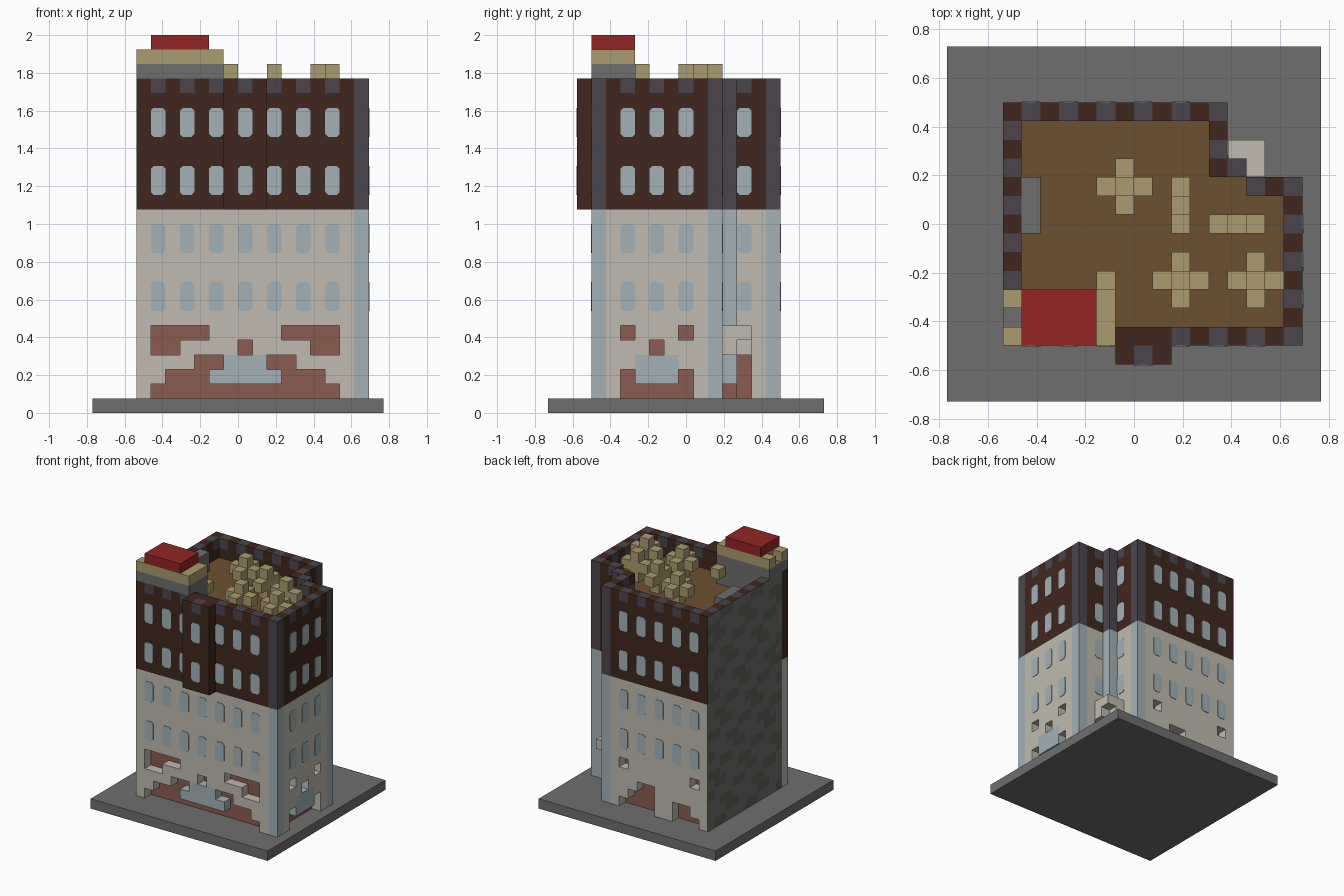
import bpy
import bmesh
from mathutils import Vector

if "Cube" in bpy.data.objects:
    bpy.data.objects.remove(bpy.data.objects["Cube"])

U = 1 / 13  # one building block
ORIGIN = Vector((-10 * U, -9.5 * U, 0))

# ---- colours
COLOURS = {
    "stone_grey": (110, 110, 110), "moss_green": (92, 100, 86),
    "cream_wall": (190, 186, 174), "dark_brown": (66, 44, 35),
    "slate": (76, 71, 77), "pale_blue": (162, 176, 181),
    "brick_red": (138, 91, 81), "roof_brown": (107, 82, 52),
    "khaki": (169, 155, 111), "bright_red": (146, 41, 42),
}
NAMES = list(COLOURS)
MATS = []
for name, rgb in COLOURS.items():
    col = tuple((c / 255) ** 2.2 for c in rgb) + (1,)
    m = bpy.data.materials.new(name)
    m.use_nodes = True
    m.diffuse_color = col
    bsdf = m.node_tree.nodes["Principled BSDF"]
    bsdf.inputs["Base Color"].default_value = col
    bsdf.inputs["Roughness"].default_value = 0.9
    MATS.append(m)

cells = {}  # block position -> (part, colour)


def fill(part, colour, xs, ys, zs):
    for i in xs:
        for j in ys:
            for k in zs:
                cells[i, j, k] = (part, colour)


def carve(xs, ys, zs):
    for i in xs:
        for j in ys:
            for k in zs:
                cells.pop((i, j, k), None)


def span(a, b):
    return range(a, b + 1)


def inside(i, j):
    if (i, j) == (15, 12):
        return True
    return 3 <= i <= 18 and 3 <= j <= 15 and not (i >= 15 and j >= 12)


def on_edge(i, j):
    return not all(inside(i + a, j + b) for a, b in ((1, 0), (-1, 0), (0, 1), (0, -1)))


# ---- ground slab
fill("ground_slab", "stone_grey", span(0, 19), span(0, 18), [0])

# ---- main tower: lower storeys, upper storeys, parapet and roof floor
PILLARS = {(18, 3), (18, 11), (14, 15), (15, 12)}
for i in span(3, 18):
    for j in span(3, 15):
        if not inside(i, j):
            continue
        edge, pillar = on_edge(i, j), (i, j) in PILLARS
        low = "pale_blue" if pillar else "cream_wall" if edge else "brick_red"
        high = "slate" if pillar else "dark_brown" if edge else "roof_brown"
        fill("lower_storeys", low, [i], [j], span(1, 13))
        fill("upper_storeys", high, [i], [j], span(14, 20))
        if edge or (i, j) == (14, 12):
            rim = "slate" if (i + j) % 2 and (i, j) != (10, 3) else "dark_brown"
            fill("parapet", high, [i], [j], [21])
            fill("parapet", rim, [i], [j], [22])

# ---- projecting bay on the front
fill("front_bay", "dark_brown", span(9, 11), [2], span(14, 22))
fill("front_bay", "slate", [10], [2], [22])

# ---- recessed shop front
for k, xs in ((1, span(4, 16)), (2, span(5, 15)), (3, span(7, 13)), (4, [10]),
              (4, [4, 5, 15, 16]), (5, span(4, 7)), (5, span(13, 16))):
    carve(xs, [3], [k])
fill("front_shop_window", "pale_blue", span(8, 12), [3], [2])
fill("front_shop_window", "pale_blue", span(9, 11), [3], [3])

# ---- recessed shop window on the left-hand street side
for k, ys in ((1, span(5, 9)), (2, span(5, 9)), (3, span(6, 8)), (4, [7]), (5, [5, 9])):
    carve([18], ys, [k])
fill("side_shop_window", "pale_blue", [18], span(6, 8), span(2, 3))

# ---- recesses at the back
for k, xs in ((1, [4, 5, 6]), (1, span(9, 12)), (2, [5, 6]), (2, span(9, 11)),
              (3, [9, 10]), (5, [4, 12])):
    carve(xs, [15], [k])

# ---- corner entrance with canopy
carve([14], [13], span(1, 3))
carve([16], [11], span(1, 3))
carve([15], [12], [1])
fill("corner_canopy", "cream_wall", [16], [12], span(4, 5))
fill("corner_canopy", "cream_wall", [15], [13], span(4, 5))
fill("corner_canopy", "cream_wall", [16], [13], [5])

# ---- corner turret on the roof
fill("turret_base", "stone_grey", span(4, 8), span(4, 5), span(21, 22))
fill("turret_base", "stone_grey", span(3, 8), span(3, 5), [23])
fill("turret_rim", "khaki", span(3, 8), span(3, 5), [24])
carve([3], [4], [24])
fill("turret_rim", "khaki", [8], [6], [22])
fill("turret_cap", "bright_red", span(4, 7), span(3, 5), [25])

# ---- low roof ledge and star-shaped roof ornaments
fill("roof_ledge", "stone_grey", [4], span(9, 11), span(21, 22))
ORNAMENTS = ((9, 11, 1, 1), (12, 6, 1, 1), (16, 6, 1, 1), (12, 10, 0, 1), (15, 9, 1, 0))
for i, j, a, b in ORNAMENTS:
    fill("roof_ornaments", "khaki", [i], [j], span(21, 23))
    fill("roof_ornaments", "khaki", span(i - a, i + a), [j], [22])
    fill("roof_ornaments", "khaki", [i], span(j - b, j + b), [22])


# ---- turn the blocks into one mesh per part, outer faces only
def face_colour(cell, axis, side, colour):
    i, j, k = cell
    # mossy stone wall on the blind side
    if axis == 0 and side == 0 and i == 3 and j >= 4 and 1 <= k <= 22:
        return "moss_green" if (j + 2 * k + (k // 3) * 2) % 5 < 2 else "stone_grey"
    return colour


def make_object(name, bm):
    bmesh.ops.remove_doubles(bm, verts=bm.verts, dist=1e-5)
    bmesh.ops.recalc_face_normals(bm, faces=bm.faces)
    me = bpy.data.meshes.new(name)
    used = sorted({f.material_index for f in bm.faces})
    for f in bm.faces:
        f.material_index = used.index(f.material_index)
    bm.to_mesh(me)
    bm.free()
    for u in used:
        me.materials.append(MATS[u])
    ob = bpy.data.objects.new(name, me)
    bpy.context.collection.objects.link(ob)


parts = {}
for cell, (part, colour) in cells.items():
    bm = parts.setdefault(part, bmesh.new() if part not in parts else None)
    for axis in range(3):
        u, v = (axis + 1) % 3, (axis + 2) % 3
        for side in (0, 1):
            step = list(cell)
            step[axis] += 2 * side - 1
            if tuple(step) in cells:
                continue
            ring = []
            for du, dv in ((0, 0), (1, 0), (1, 1), (0, 1)):
                p = Vector(cell)
                p[axis] += side
                p[u] += du
                p[v] += dv
                ring.append(bm.verts.new(ORIGIN + p * U))
            f = bm.faces.new(ring if side else ring[::-1])
            f.material_index = NAMES.index(face_colour(cell, axis, side, colour))
for part, bm in parts.items():
    make_object(part, bm)

# ---- window panes: thin plates with clipped corners
PANE = ((0.2, 0), (0.8, 0), (1, 0.2), (1, 1.8), (0.8, 2), (0.2, 2), (0, 1.8), (0, 0.2))


def panes(name, axis, plane, out, positions, levels):
    bm = bmesh.new()
    for a in positions:
        for k in levels:
            ring = []
            for s, t in PANE:
                p = Vector((a + s, a + s, k + t))
                p[axis] = plane
                ring.append(bm.verts.new(ORIGIN + p * U))
            f = bm.faces.new(ring)
            f.material_index = NAMES.index("pale_blue")
            new = bmesh.ops.extrude_face_region(bm, geom=[f])["geom"]
            shift = Vector((0, 0, 0))
            shift[axis] = out * 0.004
            bmesh.ops.translate(bm, vec=shift, verts=[g for g in new if isinstance(g, bmesh.types.BMVert)])
    make_object(name, bm)


LOW, HIGH = (7, 11), (15, 19)
panes("front_lower_windows", 1, 3, -1, range(4, 17, 2), LOW)
panes("front_upper_windows", 1, 3, -1, (4, 6, 8, 12, 14, 16), HIGH)
panes("bay_windows", 1, 2, -1, (10,), HIGH)
panes("left_windows", 0, 19, 1, (5, 7, 9), LOW + HIGH)
panes("left_rear_windows", 0, 15, 1, (13,), LOW + HIGH)
panes("wing_back_windows", 1, 12, 1, (16,), LOW + HIGH)
panes("back_windows", 1, 16, 1, range(4, 13, 2), LOW + HIGH)
